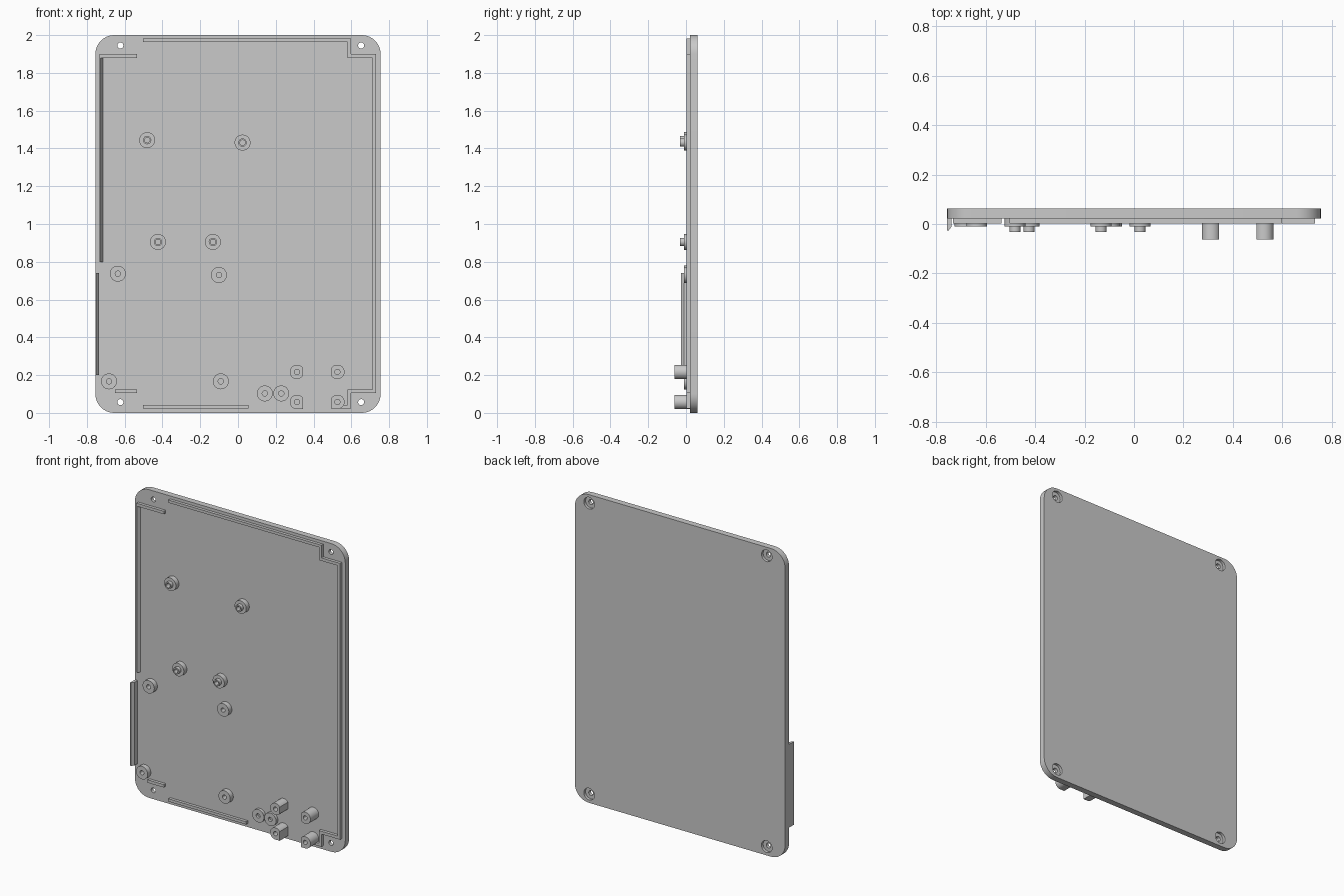
import bpy, bmesh, math

if "Cube" in bpy.data.objects:
    bpy.data.objects.remove(bpy.data.objects["Cube"])

grey = bpy.data.materials.new("light grey")
grey.use_nodes = True
grey.diffuse_color = (0.59, 0.59, 0.59, 1)
grey.node_tree.nodes["Principled BSDF"].inputs["Base Color"].default_value = grey.diffuse_color

FACE, BACK, RIB = 0.022, 0.062, 0.003  # depths of the plate and of the ribs
ROOT = FACE + 0.002                    # parts sink slightly into the plate


def shade(mesh):
    """Smooth round walls, crisp edges."""
    for poly in mesh.polygons:
        poly.use_smooth = abs(poly.normal.y) < 0.9
    mesh.set_sharp_from_angle(angle=math.radians(30))


def finish(name, bm):
    bmesh.ops.recalc_face_normals(bm, faces=bm.faces)
    mesh = bpy.data.meshes.new(name)
    bm.to_mesh(mesh)
    bm.free()
    mesh.materials.append(grey)
    shade(mesh)
    obj = bpy.data.objects.new(name, mesh)
    bpy.context.collection.objects.link(obj)
    return obj


def sweep(name, points, direction):
    """Solid from a flat outline of 3D points, pushed along a direction."""
    bm = bmesh.new()
    face = bm.faces.new([bm.verts.new(p) for p in points])
    moved = bmesh.ops.extrude_face_region(bm, geom=[face])["geom"]
    bmesh.ops.translate(bm, vec=direction,
                        verts=[v for v in moved if isinstance(v, bmesh.types.BMVert)])
    return finish(name, bm)


def extrude(name, outline, y0, y1):
    return sweep(name, [(x, y0, z) for x, z in outline], (0, y1 - y0, 0))


def rail(name, section, z0, z1):
    """Upright strip with an x, y cross-section."""
    return sweep(name, [(x, y, z0) for x, y in section], (0, 0, z1 - z0))


def bar(name, x0, x1, z0, z1):
    return extrude(name, [(x0, z0), (x1, z0), (x1, z1), (x0, z1)], RIB, ROOT)


def arc(cx, cz, r, start, end, steps):
    angles = [math.radians(start + (end - start) * i / steps) for i in range(steps + 1)]
    return [(cx + r * math.cos(a), cz + r * math.sin(a)) for a in angles]


def lathe(name, x, z, profile):
    """Revolve (radius, depth) points around the y axis through x, z."""
    bm = bmesh.new()
    verts = [bm.verts.new((x + r, y, z)) for r, y in profile]
    edges = [bm.edges.new(pair) for pair in zip(verts, verts[1:])]
    bmesh.ops.spin(bm, geom=verts + edges, cent=(x, 0, z), axis=(0, 1, 0),
                   angle=math.tau, steps=32)
    bmesh.ops.remove_doubles(bm, verts=bm.verts, dist=0.0002)
    return finish(name, bm)


def cut(target, cutters):
    """Subtract the cutters, bake the result and shade it again."""
    for cutter in cutters:
        mod = target.modifiers.new("hole", "BOOLEAN")
        mod.operation = "DIFFERENCE"
        mod.solver = "EXACT"
        mod.object = cutter
    graph = bpy.context.evaluated_depsgraph_get()
    mesh = bpy.data.meshes.new_from_object(target.evaluated_get(graph))
    target.modifiers.clear()
    target.data = mesh
    shade(mesh)
    for cutter in cutters:
        bpy.data.objects.remove(cutter)


# Back plate with rounded corners
w, r = 0.755, 0.1
outline = (arc(w - r, r, r, -90, 0, 10) + arc(w - r, 2 - r, r, 0, 90, 10)
           + arc(r - w, 2 - r, r, 90, 180, 10) + arc(r - w, r, r, 180, 270, 10))
plate = extrude("back_plate", outline, FACE, BACK)

# Corner screw holes, counterbored from the back
bore = [(0, 0), (0.016, 0), (0.016, 0.044), (0.038, 0.044), (0.038, 0.08), (0, 0.08)]
cut(plate, [lathe("screw_hole_cutter", x, z, bore)
            for x in (-0.623, 0.652) for z in (0.057, 1.945)])

# Locating ribs: stepped run along the top, right and bottom edges
bar("top_rib", -0.503, 0.597, 1.963, 1.981)
bar("top_step_rib", 0.579, 0.597, 1.88, 1.97)
bar("top_right_rib", 0.579, 0.731, 1.88, 1.899)
bar("right_rib", 0.713, 0.731, 0.106, 1.89)
bar("bottom_right_rib", 0.579, 0.731, 0.106, 0.125)
bar("bottom_step_rib", 0.579, 0.597, 0.024, 0.115)
bar("bottom_corner_rib", 0.502, 0.597, 0.024, 0.042)
bar("bottom_rib", -0.503, 0.056, 0.024, 0.042)

# Locating ribs on the left edge, the upright one with a sloped inner side
rail("left_rib", [(-0.732, ROOT), (-0.732, RIB), (-0.727, RIB), (-0.714, ROOT)], 0.8, 1.89)
bar("top_left_rib", -0.732, -0.535, 1.88, 1.899)
bar("bottom_left_rib", -0.651, -0.535, 0.106, 0.125)

# Raised side strip, sloping inwards from a thin outer lip
rail("side_strip", [(-0.755, ROOT), (-0.755, -0.027), (-0.75, -0.027),
                    (-0.737, -0.01), (-0.737, ROOT)], 0.2, 0.74)

# Stepped standoffs with a narrow hollow pin
for x, z in ((-0.481, 1.444), (0.024, 1.431), (-0.424, 0.905), (-0.133, 0.905)):
    lathe("pin_standoff", x, z,
          [(0.042, FACE), (0.042, -0.01), (0.022, -0.01), (0.022, -0.032),
           (0.014, -0.032), (0.014, FACE - 0.001), (0, FACE - 0.001)])

# Low ring standoffs; the pair beside the posts is a little lower
for x, z, y in ((-0.636, 0.737, -0.01), (-0.101, 0.73, -0.01), (-0.683, 0.167, -0.01),
                (-0.091, 0.167, -0.01), (0.142, 0.103, RIB), (0.229, 0.103, RIB)):
    lathe("ring_standoff", x, z,
          [(0.042, FACE), (0.042, y), (0.014, y),
           (0.014, FACE - 0.001), (0, FACE - 0.001)])

# Tall screw posts, flat towards the other column; the lower pair has a square foot
for x, side in ((0.312, 1), (0.526, -1)):
    for z, foot in ((0.217, False), (0.058, True)):
        shape = arc(0, 0, 0.038, 35, 270 if foot else 325, 24)
        if foot:
            shape.append((0.031, -0.038))
        post = extrude("screw_post", [(x + side * px, z + pz) for px, pz in shape],
                       -0.062, ROOT)
        hole = [(0, -0.1), (0.014, -0.1), (0.014, 0.015), (0, 0.015)]
        cut(post, [lathe("post_hole_cutter", x, z, hole)])
